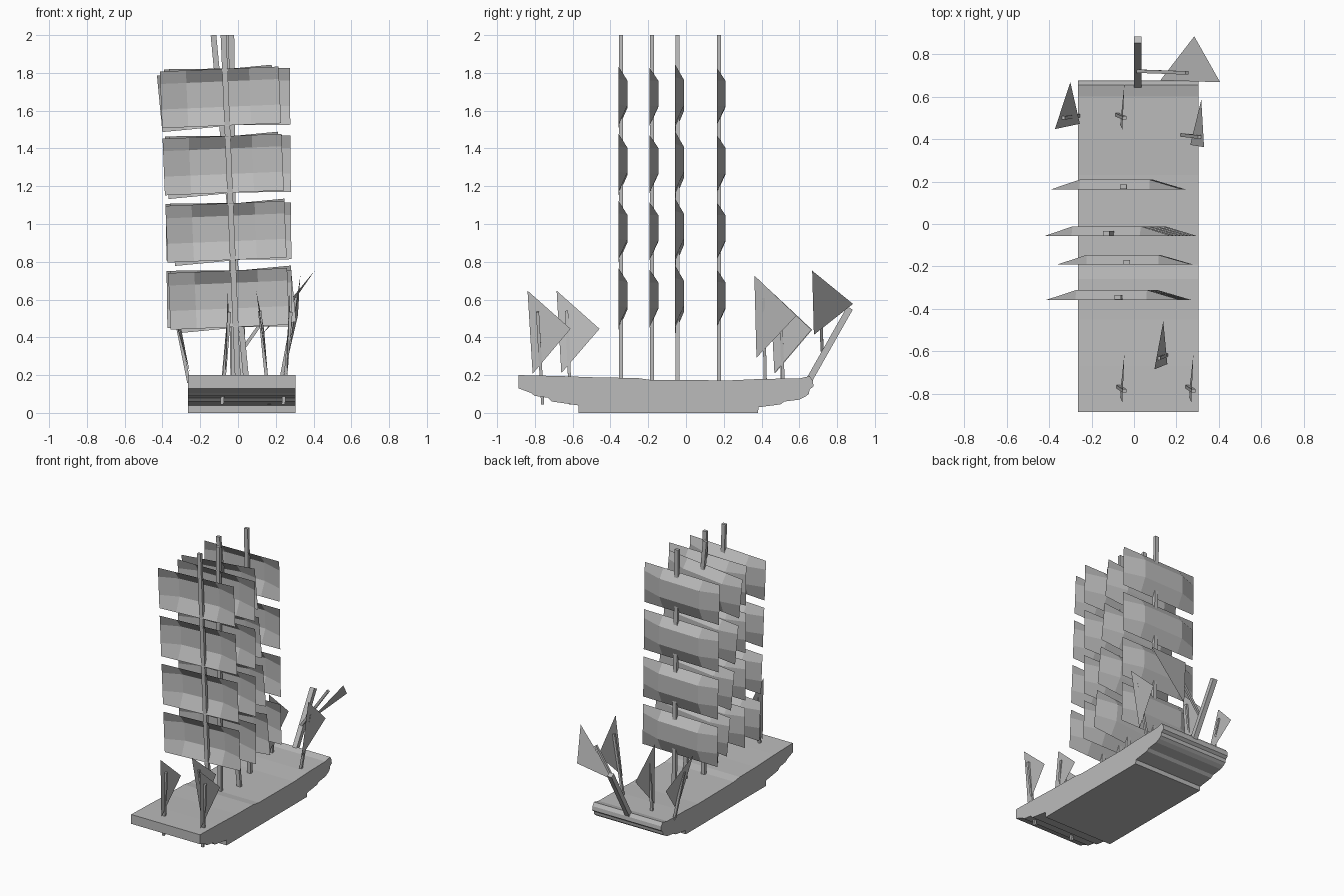
import bpy
import bmesh
from mathutils import Vector

cube = bpy.data.objects.get("Cube")
if cube:
    bpy.data.objects.remove(cube, do_unlink=True)

# One plain grey for the whole ship
grey = bpy.data.materials.new("plain_grey")
grey.use_nodes = True
GREY = (0.5, 0.5, 0.5, 1)
grey.diffuse_color = GREY
grey.node_tree.nodes["Principled BSDF"].inputs["Base Color"].default_value = GREY


def add_object(name, bm, closed=True):
    if closed:
        bmesh.ops.recalc_face_normals(bm, faces=bm.faces)
    mesh = bpy.data.meshes.new(name)
    bm.to_mesh(mesh)
    bm.free()
    mesh.materials.append(grey)
    obj = bpy.data.objects.new(name, mesh)
    bpy.context.collection.objects.link(obj)
    return obj


def add_spar(name, start, end, width, depth):
    """Square-ended beam between two points."""
    start, end = Vector(start), Vector(end)
    axis = (end - start).normalized()
    side = Vector((0, 1, 0)).cross(axis).normalized()
    front = axis.cross(side)
    bm = bmesh.new()
    rings = []
    for centre in (start, end):
        rings.append([bm.verts.new(centre + side * sx * width / 2 + front * sy * depth / 2)
                      for sx, sy in ((-1, -1), (1, -1), (1, 1), (-1, 1))])
    bm.faces.new(rings[0])
    bm.faces.new(rings[1])
    for i in range(4):
        j = (i + 1) % 4
        bm.faces.new((rings[0][i], rings[0][j], rings[1][j], rings[1][i]))
    return add_object(name, bm)


def add_square_sail(name, centre, right, up, width, height):
    """Pan-shaped sail sheet billowing toward +y."""
    columns = (0, 0.22, 0.48, 0.75, 1)
    rows = (0, 0.33, 0.78, 1)
    bm = bmesh.new()
    grid = []
    for v in rows:
        line = []
        for u in columns:
            inner = 0 < u < 1 and 0 < v < 1
            billow = 0.034 if inner else -0.012
            line.append(bm.verts.new(centre + right * (u - 0.5) * width
                                     + up * (v - 0.5) * height + Vector((0, billow, 0))))
        grid.append(line)
    for r in range(len(rows) - 1):
        for c in range(len(columns) - 1):
            bm.faces.new((grid[r][c], grid[r + 1][c], grid[r + 1][c + 1], grid[r][c + 1]))
    return add_object(name, bm, closed=False)


def add_jib(name, corners, foot, head):
    """Triangular sail with its short pole."""
    bm = bmesh.new()
    bm.faces.new([bm.verts.new(p) for p in corners])
    add_object(name + "_sail", bm, closed=False)
    add_spar(name + "_pole", foot, head, 0.018, 0.016)


# Hull: side profile (y, z) extruded across the beam
profile = [(-.886, .2), (-.67, .195), (-.45, .187), (-.26, .185), (-.19, .175),
           (.23, .172), (.4, .18), (.6, .182), (.655, .195), (.672, .17),
           (.675, .14), (.655, .125), (.65, .1), (.63, .085), (.6, .07),
           (.52, .06), (.5, .045), (.385, .03), (.38, 0), (-.57, 0),
           (-.57, .04), (-.71, .06), (-.73, .08), (-.8, .09), (-.82, .105), (-.886, .13)]
bm = bmesh.new()
face = bm.faces.new([bm.verts.new((-0.265, y, z)) for y, z in profile])
side = bmesh.ops.extrude_face_region(bm, geom=[face])["geom"]
bmesh.ops.translate(bm, vec=(0.57, 0, 0),
                    verts=[g for g in side if isinstance(g, bmesh.types.BMVert)])
add_object("hull", bm)

# Leaning masts, each with four square sails:
# y, foot x, head x, sail offset, sail width
masts = {
    "first": (-0.345, 0.0, -0.077, -0.03, 0.63),
    "second": (-0.18, -0.02, -0.035, -0.012, 0.64),
    "third": (-0.045, 0.045, -0.13, -0.013, 0.61),
    "fourth": (0.175, -0.025, -0.05, -0.035, 0.62),
}
for label, (y, foot_x, head_x, shift, width) in masts.items():
    foot, head = Vector((foot_x, y, 0.16)), Vector((head_x, y, 2.0))
    add_spar(label + "_mast", foot, head, 0.03, 0.022)
    up = (head - foot).normalized()
    right = Vector((up.z, 0, -up.x))
    for level in range(4):
        height = 0.605 + 0.356 * level
        centre = foot + up * (height - foot.z) + right * shift
        add_square_sail(f"{label}_mast_sail_{level + 1}", centre, right, up, width, 0.3)

# Stern jibs
for label, x in (("stern_middle_jib", -0.055), ("stern_left_jib", 0.27)):
    add_jib(label,
            [(x, -.839, .647), (x + .01, -.611, .445), (x - .012, -.812, .207)],
            (x - .03, -.759, .045), (x + .01, -.786, .535))
add_jib("stern_inner_jib",
        [(.096, -.685, .647), (.138, -.458, .445), (.157, -.66, .21)],
        (.165, -.611, .045), (.115, -.632, .54))

# Bow jibs
add_jib("bow_right_jib",
        [(-.373, .447, .647), (-.3, .668, .44), (-.255, .472, .21)],
        (-.26, .51, .16), (-.335, .5, .535))
add_jib("bow_middle_jib",
        [(-.055, .445, .647), (-.045, .664, .44), (-.065, .468, .21)],
        (-.08, .515, .16), (-.045, .5, .54))
add_jib("bow_left_jib",
        [(.33, .362, .727), (.317, .585, .515), (.265, .373, .292)],
        (.225, .42, .16), (.31, .41, .61))

# Bowsprit and its leaning jib
add_spar("bowsprit", (.018, .65, .17), (.018, .868, .555), 0.036, 0.034)
add_jib("bowsprit_jib",
        [(.406, .668, .753), (.284, .884, .577), (.124, .677, .413)],
        (.02, .72, .33), (.25, .712, .655))
